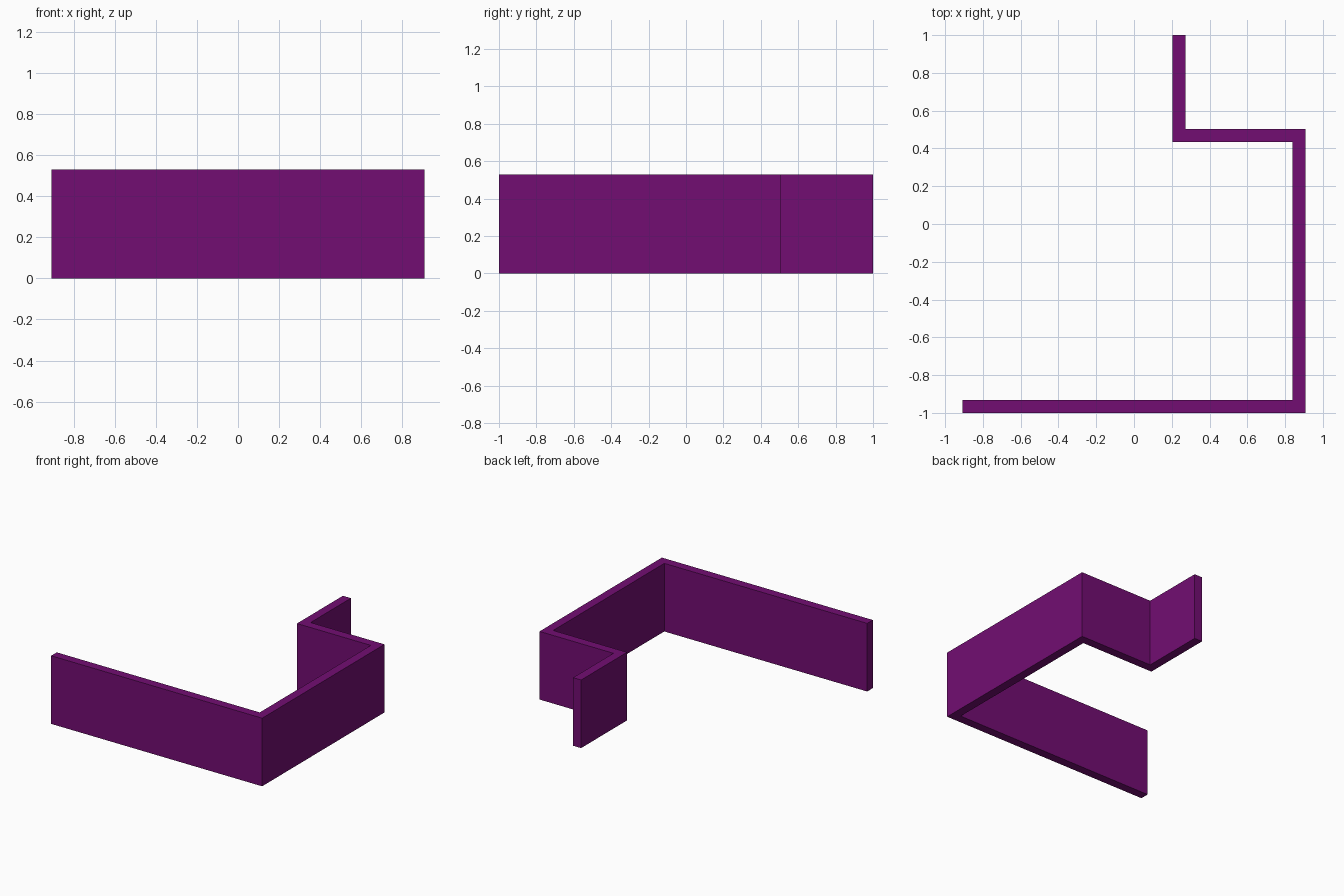
import bpy, bmesh

if "Cube" in bpy.data.objects:
    bpy.data.objects.remove(bpy.data.objects["Cube"])

HEIGHT = 0.53
T = 0.069  # wall thickness
X, XI, Y = 0.908, 0.203, 0.504

# Plan outline of the continuous wall, counter-clockwise
outline = [
    (-X, -1), (X, -1), (X, Y), (XI + T, Y), (XI + T, 1), (XI, 1),
    (XI, Y - T), (X - T, Y - T), (X - T, -1 + T), (-X, -1 + T),
]

# Extrude the outline upwards
bm = bmesh.new()
base = bm.faces.new([bm.verts.new((x, y, 0)) for x, y in outline])
result = bmesh.ops.extrude_face_region(bm, geom=[base], use_keep_orig=True)
top = [g for g in result["geom"] if isinstance(g, bmesh.types.BMVert)]
bmesh.ops.translate(bm, verts=top, vec=(0, 0, HEIGHT))
bmesh.ops.recalc_face_normals(bm, faces=bm.faces)

mesh = bpy.data.meshes.new("wall")
bm.to_mesh(mesh)
bm.free()
wall = bpy.data.objects.new("wall", mesh)
bpy.context.collection.objects.link(wall)

# Purple finish
mat = bpy.data.materials.new("purple")
mat.diffuse_color = (0.17, 0.004, 0.17, 1)
mat.use_nodes = True
mat.node_tree.nodes["Principled BSDF"].inputs["Base Color"].default_value = mat.diffuse_color
mesh.materials.append(mat)
